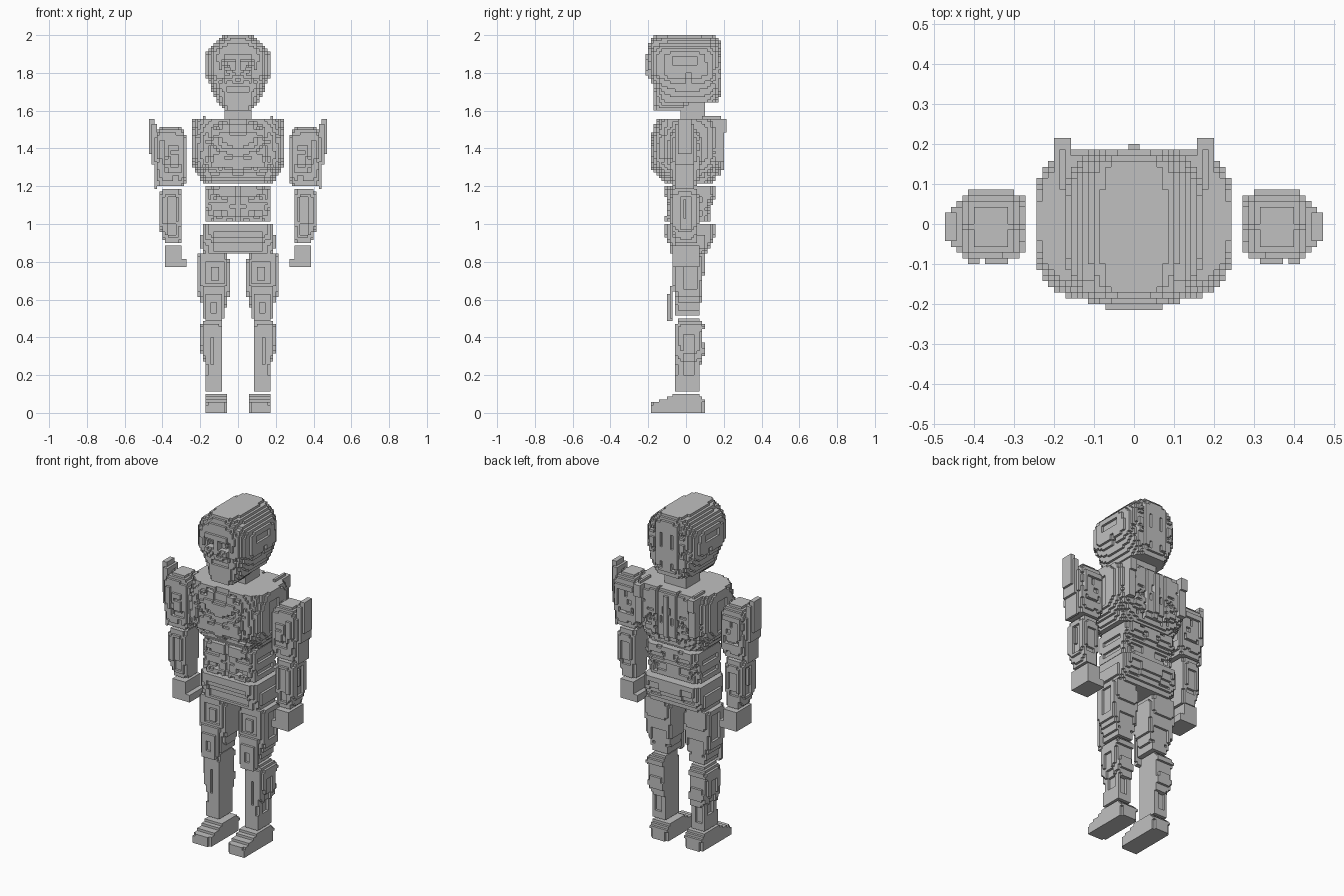
import bpy
import bmesh
import random

CELL = 1 / 70          # edge of one building cube
FRONT, BACK, OUTER, INNER = (1, -1), (1, 1), (0, 1), (0, -1)
random.seed(4)

default_cube = bpy.data.objects.get("Cube")
if default_cube:
    bpy.data.objects.remove(default_cube, do_unlink=True)

grey = bpy.data.materials.new("plain grey")
grey.use_nodes = True
grey.diffuse_color = (0.53, 0.53, 0.53, 1)
grey.node_tree.nodes["Principled BSDF"].inputs["Base Color"].default_value = grey.diffuse_color


def block(x, y, z):
    """Cubes filling a box given as ranges in cells."""
    return {(i, j, k) for i in range(*x) for j in range(*y) for k in range(*z)}


def loft(sections, power=4):
    """Cubes inside rounded sections (z, x start, x end, y start, y end)."""
    cells = set()
    for low, high in zip(sections, sections[1:]):
        for k in range(low[0], high[0]):
            t = (k + 0.5 - low[0]) / (high[0] - low[0])
            x0, x1, y0, y1 = [a + (b - a) * t for a, b in zip(low[1:], high[1:])]
            for i in range(int(x0) - 1, int(x1) + 2):
                for j in range(int(y0) - 1, int(y1) + 2):
                    u = abs(2 * i + 1 - x0 - x1) / (x1 - x0)
                    v = abs(2 * j + 1 - y0 - y1) / (y1 - y0)
                    if u ** power + v ** power <= 1:
                        cells.add((i, j, k))
    return cells


def relief(cells, side, across, up, depth=1):
    """Raise (or sink, if depth is negative) a panel that follows the surface."""
    axis, sign = side
    other = 1 - axis
    surface = {}
    for cell in cells:
        if across[0] <= cell[other] < across[1] and up[0] <= cell[2] < up[1]:
            key = (cell[other], cell[2])
            surface[key] = max(surface.get(key, -999), cell[axis] * sign)
    for (a, k), top in surface.items():
        for step in range(abs(depth)):
            place = (top + 1 + step if depth > 0 else top - step) * sign
            cell = (place, a, k) if axis == 0 else (a, place, k)
            if depth > 0:
                cells.add(cell)
            else:
                cells.discard(cell)


def small_plates(cells, side, across, up, count):
    """Scatter little sunken plates over an area."""
    for _ in range(count):
        a, k = random.randrange(*across), random.randrange(*up)
        size = random.choice([(2, 1), (1, 3), (2, 2), (3, 1)])
        relief(cells, side, (a, min(a + size[0], across[1])),
               (k, min(k + size[1], up[1])), -1)


def mirrored(cells):
    return {(-1 - i, j, k) for i, j, k in cells}


def skin(name, cells):
    """Mesh the outside of a set of cubes."""
    bm = bmesh.new()
    corners = {}

    def corner(point):
        if point not in corners:
            corners[point] = bm.verts.new([c * CELL for c in point])
        return corners[point]

    for cell in cells:
        for axis in range(3):
            b, c = (axis + 1) % 3, (axis + 2) % 3
            for sign in (0, 1):
                neighbour = list(cell)
                neighbour[axis] += 2 * sign - 1
                if tuple(neighbour) in cells:
                    continue
                ring = []
                for db, dc in ((0, 0), (1, 0), (1, 1), (0, 1)):
                    p = list(cell)
                    p[axis] += sign
                    p[b] += db
                    p[c] += dc
                    ring.append(corner(tuple(p)))
                bm.faces.new(ring if sign else ring[::-1])
    mesh = bpy.data.meshes.new(name)
    bm.to_mesh(mesh)
    bm.free()
    mesh.materials.append(grey)
    bpy.context.collection.objects.link(bpy.data.objects.new(name, mesh))


def whole(name, cells):
    half = {c for c in cells if c[0] >= 0}
    skin(name, half | mirrored(half))


def pair(name, cells):
    skin("left_" + name, cells)
    skin("right_" + name, mirrored(cells))


# Head: skull with a narrow crown, chin, visor, brow and ear recess
head = loft([(115, -8, 8, -12, 12), (118, -9, 9, -12, 13), (123, -11, 11, -13, 13.5),
             (125, -12, 12, -14, 13.5), (133, -12, 12, -14.5, 13.5),
             (136, -10, 10, -14, 13), (138, -8, 8, -13, 12.5), (140, -5, 5, -12, 11)], 3.5)
head |= loft([(112, -5, 5, -12, -1), (115, -7, 7, -12, 2)])
relief(head, FRONT, (0, 5), (125, 133))
relief(head, FRONT, (1, 5), (127, 130), -2)
relief(head, FRONT, (0, 4), (119, 122), -1)
for step in range(5):
    relief(head, FRONT, (step, step + 1), (123 + step, 125 + step), -1)
small_plates(head, FRONT, (1, 10), (120, 138), 14)
relief(head, OUTER, (-5, 4), (129, 132), -1)
relief(head, OUTER, (0, 2), (122, 126), -1)
relief(head, BACK, (5, 6), (117, 138), -1)
small_plates(head, BACK, (1, 10), (117, 136), 14)
whole("head", head)
whole("neck", block((0, 5), (-2, 7), (108, 116)))

# Torso: chest plates with a V groove, shoulder blades and spine
torso = loft([(85, -13, 13, -8, 10), (87, -14, 14, -10, 11), (91, -16.5, 16.5, -13, 13),
              (95, -17.5, 17.5, -13.5, 13.5), (102, -17.5, 17.5, -13, 13.5),
              (106, -17, 17, -12, 13.5), (109, -16.5, 16.5, -11, 12)], 3.5)
for step in range(9):
    relief(torso, FRONT, (step, step + 1), (95 + step // 2, 98 + step // 2), -1)
relief(torso, FRONT, (3, 12), (88, 91), -1)
relief(torso, FRONT, (0, 3), (103, 109), -1)
small_plates(torso, FRONT, (2, 16), (87, 108), 26)
relief(torso, BACK, (0, 1), (88, 107))
relief(torso, BACK, (4, 5), (87, 109), -2)
small_plates(torso, BACK, (1, 15), (87, 107), 20)
torso |= block((11, 14), (8, 14), (93, 109)) | block((11, 14), (10, 15), (104, 109))
torso |= block((12, 13), (6, 13), (109, 110))
relief(torso, OUTER, (-3, 3), (92, 105), -1)
whole("torso", torso)

# Abdomen: muscle plates around a waist
abdomen = loft([(71, -12, 12, -8, 9), (76, -12.5, 12.5, -7, 9),
                (80, -12.5, 12.5, -7.5, 11), (84, -12, 12, -8, 11)], 6)
relief(abdomen, FRONT, (0, 1), (71, 84), -1)
for z in (73, 78):
    relief(abdomen, FRONT, (4, 9), (z, z + 2), -1)
    relief(abdomen, OUTER, (-4, 6), (z, z + 2), -1)
    relief(abdomen, BACK, (3, 9), (z, z + 3), -1)
small_plates(abdomen, FRONT, (1, 12), (71, 84), 12)
small_plates(abdomen, BACK, (1, 12), (71, 84), 8)
whole("abdomen", abdomen)

# Hips: belt, front panel and side pads
hips = loft([(59, -12.5, 12.5, -6, 8), (62, -14, 14, -6, 9),
             (66, -13.5, 13.5, -8, 11), (70, -13, 13, -8, 11)], 6)
relief(hips, FRONT, (0, 9), (60, 67), -1)
relief(hips, BACK, (5, 10), (62, 68), -1)
whole("hips", hips)

# Upper arms with domed tops and tall shoulder plates
upper_arm = loft([(84, 20, 30, -5, 4), (87, 19, 30, -6, 5), (95, 19, 31, -7, 6),
                  (101, 19, 31, -7, 6), (104, 20, 30, -6, 5), (106, 22, 28, -4, 3)])
upper_arm |= block((30, 32), (-4, 3), (92, 107)) | block((30, 31), (-4, 3), (83, 92))
upper_arm |= block((31, 33), (-3, 2), (96, 109))
relief(upper_arm, FRONT, (21, 27), (89, 102), -1)
relief(upper_arm, FRONT, (22, 26), (92, 99))
relief(upper_arm, BACK, (21, 28), (90, 100), -1)
relief(upper_arm, INNER, (-3, 3), (90, 102), -1)
small_plates(upper_arm, FRONT, (20, 30), (86, 104), 8)
small_plates(upper_arm, BACK, (20, 30), (86, 104), 8)
pair("upper_arm", upper_arm)

# Forearms
forearm = loft([(63, 21, 27, -4, 4), (67, 21, 28.5, -5, 4), (72, 21, 29.5, -6, 5),
                (79, 21, 29.5, -6, 5), (83, 21, 28, -5, 4)])
relief(forearm, FRONT, (23, 26), (66, 80), -1)
relief(forearm, BACK, (23, 27), (68, 78), -1)
relief(forearm, OUTER, (-2, 2), (68, 80), -1)
pair("forearm", forearm)

# Hands: plain blocks with a thumb step
pair("hand", block((21, 27), (-5, 5), (54, 62)) | block((19, 21), (-5, 5), (54, 57)))

# Thighs, with knee plates standing a little off them
thigh = loft([(36, 5, 12, -4, 5), (42, 4, 14, -4, 6), (45, 2.5, 15.5, -4, 6),
              (48, 2.5, 15.5, -5, 6), (54, 2.5, 15.5, -5, 7), (59, 4, 14.5, -5, 7)], 5)
relief(thigh, FRONT, (5, 12), (48, 56), -1)
relief(thigh, FRONT, (7, 10), (49, 54))
relief(thigh, OUTER, (-1, 4), (46, 57), -1)
relief(thigh, BACK, (5, 12), (39, 46), -1)
pair("thigh", thigh)
knee = block((5, 13), (-6, -5), (35, 46)) | block((6, 12), (-7, -5), (34, 44))
knee |= block((5, 13), (-6, -4), (45, 47))
relief(knee, FRONT, (8, 10), (37, 41), -1)
pair("knee_pad", knee)

# Shins with bulging calves
shin = loft([(8, 5.5, 12, -4, 5), (18, 5.5, 12, -4, 5.5), (22, 5.5, 13.5, -4, 7),
             (30, 5.5, 14, -4, 6), (32, 5.5, 14, -4, 8), (35, 6, 12, -3, 5)], 5)
relief(shin, FRONT, (9, 10), (18, 28), -1)
relief(shin, OUTER, (-1, 3), (14, 29), -1)
relief(shin, BACK, (8, 11), (11, 18), -1)
pair("shin", shin)

# Feet rise in steps from toe to ankle
foot = loft([(0, 4, 12.5, -13.5, 7), (4, 4, 12.5, -13, 7)], 5)
for level, toe in enumerate((-10, -7, -5)):
    foot |= block((4, 12), (toe, 7 - level), (4 + level, 5 + level))
pair("foot", foot)
